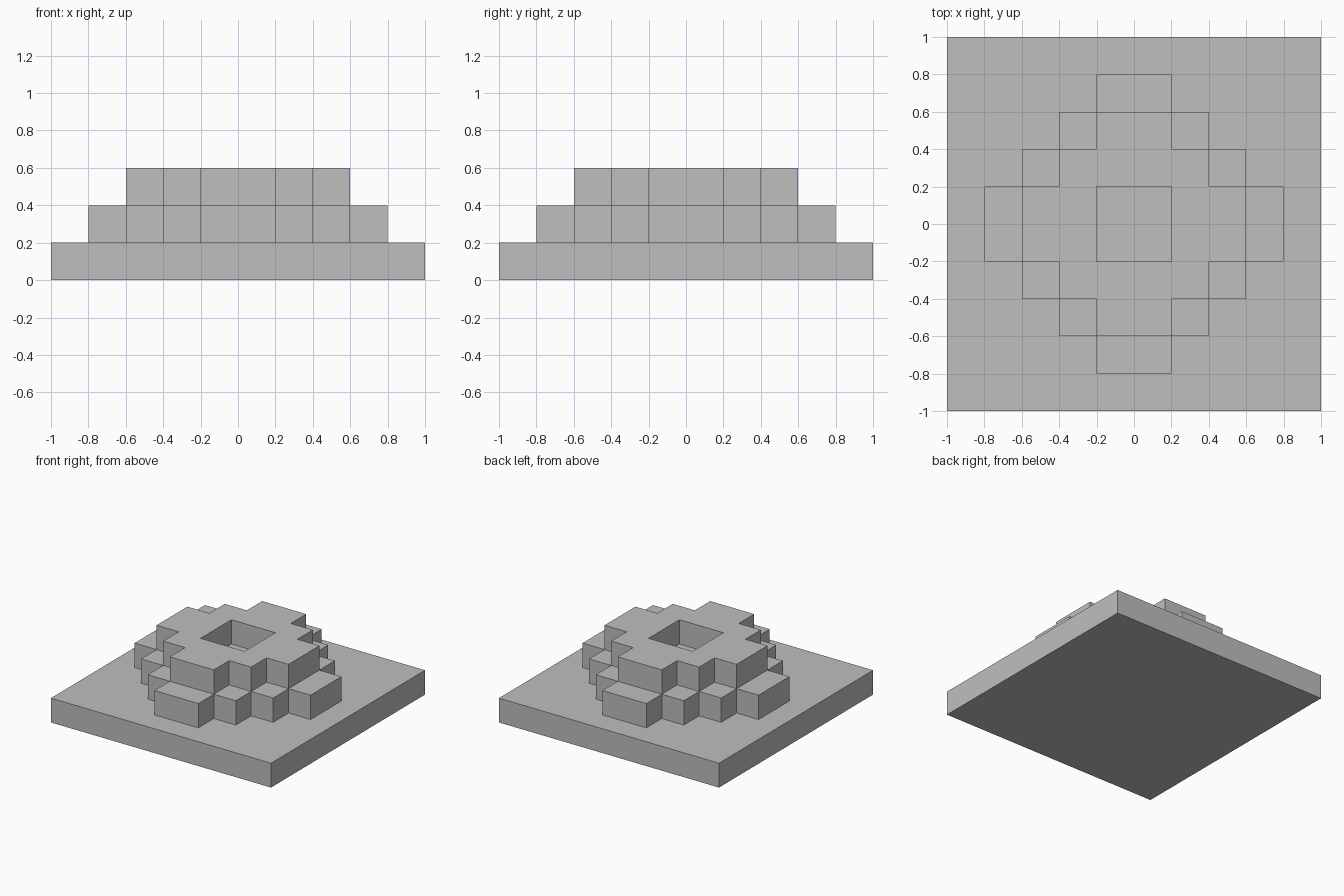
import bpy
import bmesh
import math
from mathutils import Vector

STEP = 0.2  # grid cell and tier height

cube = bpy.data.objects.get("Cube")
if cube:
    bpy.data.objects.remove(cube, do_unlink=True)

# Single stone colour
stone = bpy.data.materials.new("light_grey_stone")
stone.use_nodes = True
colour = (0.52, 0.52, 0.52, 1)
stone.diffuse_color = colour
stone.node_tree.nodes["Principled BSDF"].inputs["Base Color"].default_value = colour


def make_tier(name, level, filled):
    """Extrude every grid cell accepted by filled(ring_x, ring_y) into one solid slab."""
    z = level * STEP
    bm = bmesh.new()
    for i in range(-5, 5):
        for j in range(-5, 5):
            # Ring index counts cells outward from the centre on each side
            if filled(max(i, -i - 1), max(j, -j - 1)):
                corners = [(i, j), (i + 1, j), (i + 1, j + 1), (i, j + 1)]
                bm.faces.new([bm.verts.new((x * STEP, y * STEP, z)) for x, y in corners])
    bmesh.ops.remove_doubles(bm, verts=bm.verts[:], dist=0.001)
    result = bmesh.ops.extrude_face_region(bm, geom=bm.faces[:])
    top = [v for v in result["geom"] if isinstance(v, bmesh.types.BMVert)]
    bmesh.ops.translate(bm, verts=top, vec=Vector((0, 0, STEP)))
    bmesh.ops.recalc_face_normals(bm, faces=bm.faces[:])
    # Merge the cells into clean flat faces
    bmesh.ops.dissolve_limit(bm, angle_limit=math.radians(1),
                             verts=bm.verts[:], edges=bm.edges[:])
    mesh = bpy.data.meshes.new(name)
    bm.to_mesh(mesh)
    bm.free()
    mesh.materials.append(stone)
    obj = bpy.data.objects.new(name, mesh)
    bpy.context.collection.objects.link(obj)
    return obj


# Square plinth, stepped diamond tier, and smaller diamond with a square well
make_tier("base_slab", 0, lambda a, b: True)
make_tier("middle_tier", 1, lambda a, b: a + b <= 3)
make_tier("top_tier_with_well", 2, lambda a, b: 1 <= a + b <= 2)
